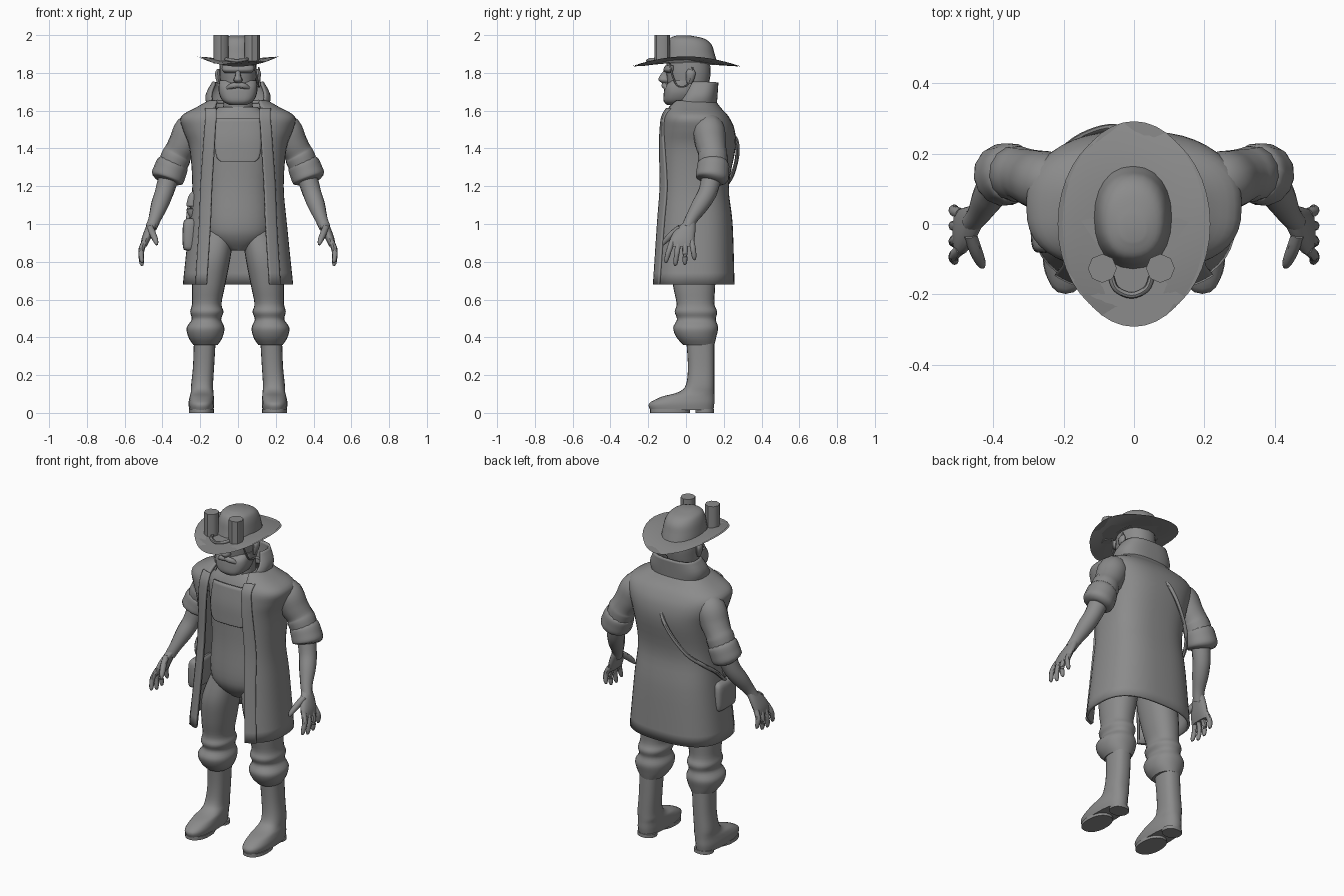
import bpy, bmesh
from math import sin, cos, asin, pi, copysign, radians
from mathutils import Vector

if "Cube" in bpy.data.objects:
    bpy.data.objects.remove(bpy.data.objects["Cube"])

grey = bpy.data.materials.new("plain grey")
grey.use_nodes = True
colour = (.26, .26, .26, 1)
grey.diffuse_color = colour
grey.node_tree.nodes["Principled BSDF"].inputs["Base Color"].default_value = colour
parts = []


def smooth(rows, steps=4):
    """Catmull-Rom interpolation between rows of numbers."""
    result = []
    last = len(rows) - 1
    for i in range(last):
        before, start, end, after = (rows[max(0, min(last, i + k))] for k in (-1, 0, 1, 2))
        for step in range(steps):
            t = step / steps
            result.append([b + t / 2 * (c - a + t * (2*a - 5*b + 4*c - d + t * (3*b - a - 3*c + d)))
                           for a, b, c, d in zip(before, start, end, after)])
    return result + [list(rows[-1])]


def skin(name, rings, closed=True, mirror=False, thickness=0):
    """Join rings of points into a surface, with capped ends when closed."""
    bm = bmesh.new()
    loops = [[bm.verts.new(p) for p in ring] for ring in rings]
    count = len(loops[0])
    for low, high in zip(loops, loops[1:]):
        for i in range(count if closed else count - 1):
            j = (i + 1) % count
            bm.faces.new((low[i], low[j], high[j], high[i]))
    if closed:
        bm.faces.new(loops[0])
        bm.faces.new(loops[-1])
    bmesh.ops.recalc_face_normals(bm, faces=bm.faces)
    mesh = bpy.data.meshes.new(name)
    bm.to_mesh(mesh)
    bm.free()
    mesh.materials.append(grey)
    obj = bpy.data.objects.new(name, mesh)
    bpy.context.collection.objects.link(obj)
    if thickness:
        solid = obj.modifiers.new("thickness", "SOLIDIFY")
        solid.thickness = thickness
        solid.offset = 0
    if mirror:
        obj.modifiers.new("mirror", "MIRROR")
    parts.append(obj)
    return obj


def point(angle, z, cx, a, front, back, power):
    """Point on a rounded cross-section; angle zero faces the front."""
    s, c = sin(angle), cos(angle)
    return (cx + a * copysign(abs(s) ** power, s),
            (front + back) / 2 - (back - front) / 2 * copysign(abs(c) ** power, c), z)


def body(name, rows, sides=24, power=.9, steps=4, mirror=False):
    """Solid from level sections: height, centre x, half width, front y, back y."""
    rings = [[point(2 * pi * i / sides, *row, power) for i in range(sides)]
             for row in smooth(rows, steps)]
    return skin(name, rings, mirror=mirror)


def cloth(name, rows, span, grow=0, count=40, mirror=False, thickness=.014):
    """Open sheet around level sections: height, half width, front y, back y, edge x."""
    power = .75
    rings = []
    for z, a, front, back, edge in smooth(rows):
        start, end = span(lambda x: asin(min(1, x / a) ** (1 / power)), edge)
        rings.append([point(start + (end - start) * i / count, z, 0, a + grow,
                            front - grow, back + grow, power) for i in range(count + 1)])
    return skin(name, rings, closed=False, mirror=mirror, thickness=thickness)


def tube(name, path, sides=14, steps=4, mirror=False):
    """Round tube along points given as x, y, z, radius."""
    rows = smooth(path, steps)
    spots = [Vector(r[:3]) for r in rows]
    rings = []
    for i, row in enumerate(rows):
        turn = (spots[min(i + 1, len(rows) - 1)] - spots[max(i - 1, 0)]).to_track_quat("Z", "Y")
        rings.append([spots[i] + turn @ Vector((cos(2 * pi * k / sides), sin(2 * pi * k / sides), 0)) * row[3]
                      for k in range(sides)])
    return skin(name, rings, mirror=mirror)


# Torso with hips and a bib-shaped shirt front
torso = [(.86, 0, .05, -.03, .1), (.92, 0, .15, -.08, .15), (1, 0, .18, -.1, .16),
         (1.2, 0, .17, -.09, .14), (1.4, 0, .19, -.09, .17), (1.54, 0, .2, -.075, .16),
         (1.62, 0, .1, -.04, .1)]
body("torso", torso)
cloth("shirt_bib", [(1.33, .18, -.093, .16, .085), (1.36, .185, -.093, .16, .11),
                    (1.45, .19, -.09, .17, .118), (1.56, .19, -.072, .16, .11)],
      lambda angle, x: (-angle(x), angle(x)), grow=.006, count=16)

# Long open coat, its front facings and the raised collar
coat = [(.68, .285, -.178, .25, .17), (1, .252, -.155, .24, .15), (1.2, .235, -.14, .22, .142),
        (1.4, .25, -.138, .255, .13), (1.5, .285, -.13, .25, .125), (1.565, .295, -.12, .22, .12),
        (1.61, .22, -.1, .18, .12), (1.65, .15, -.07, .15, .11)]
cloth("coat", coat, lambda angle, x: (angle(x), 2 * pi - angle(x)))
cloth("coat_facing", coat[:-1], lambda angle, x: (angle(x - .01), angle(x + .045)),
      grow=.01, count=6, mirror=True)
cloth("collar", [(1.61, .155, -.08, .155, .115), (1.68, .165, -.03, .16, .14), (1.75, .13, .0, .165, .12)],
      lambda angle, x: (angle(x), 2 * pi - angle(x)))

# Trousers gathered into folds above the boots
body("trouser_leg", [(.96, .1, .08, -.06, .13), (.82, .135, .095, -.085, .155),
                     (.68, .155, .088, -.07, .155), (.58, .165, .078, -.05, .15),
                     (.535, .165, .088, -.06, .165), (.495, .167, .078, -.048, .158),
                     (.45, .172, .1, -.068, .17), (.4, .172, .09, -.05, .16),
                     (.36, .172, .065, -.015, .15)], mirror=True)

# Boots with soles and heels
body("boot", [(.4, .175, .058, 0, .15), (.25, .182, .056, .01, .15), (.15, .19, .058, 0, .15),
              (.11, .19, .06, -.04, .15), (.085, .192, .064, -.13, .15),
              (.05, .194, .068, -.195, .15), (.015, .194, .064, -.19, .145)], power=.8, mirror=True)
body("boot_sole", [(0, .194, .066, -.19, .02), (.02, .194, .066, -.19, .02)], steps=1, mirror=True)
body("boot_heel", [(0, .19, .056, .05, .148), (.02, .19, .056, .05, .148)], steps=1, mirror=True)

# Sleeves, rolled cuffs and forearms
tube("sleeve", [(.2, .11, 1.54, .06), (.25, .12, 1.5, .085), (.285, .13, 1.43, .082),
                (.315, .14, 1.38, .076), (.33, .142, 1.35, .08), (.355, .145, 1.28, .075)], mirror=True)
tube("rolled_cuff", [(.34, .145, 1.33, .06), (.345, .145, 1.32, .083), (.36, .142, 1.28, .088),
                     (.375, .138, 1.24, .086), (.38, .135, 1.225, .055)], mirror=True)
tube("forearm", [(.36, .14, 1.27, .055), (.39, .115, 1.17, .05), (.415, .075, 1.1, .046),
                 (.44, .03, 1.03, .034), (.46, .005, .98, .03)], mirror=True)

# Hands: palm, four fanned fingers and a thumb
body("palm", [(1.02, .445, .026, 0, .05), (.97, .468, .026, -.055, .05),
              (.92, .487, .024, -.085, .045), (.88, .5, .016, -.09, .04)], sides=16, mirror=True)
for i, finger in enumerate(("index", "middle", "ring", "little")):
    y = -.072 + .034 * i
    drop = (.1, .115, .11, .085)[i]
    tube(finger + "_finger", [(.493, y, .91, .015), (.512, y * 1.25, .91 - drop / 2, .015),
                              (.51, y * 1.45, .91 - drop, .012), (.505, y * 1.5, .895 - drop, .005)],
         sides=8, mirror=True)
tube("thumb", [(.465, -.03, .98, .018), (.45, -.075, .945, .018), (.435, -.11, .91, .014),
               (.43, -.122, .89, .006)], sides=8, mirror=True)

# Head with beard, nose, brow, moustache and ears
body("neck", [(1.58, 0, .08, -.03, .11), (1.7, 0, .075, -.04, .11)])
body("head", [(1.65, 0, .06, -.06, .08), (1.7, 0, .088, -.09, .11), (1.76, 0, .095, -.1, .125),
              (1.81, 0, .098, -.105, .13), (1.87, 0, .095, -.1, .125)])
body("beard", [(1.63, 0, .045, -.1, -.01), (1.65, 0, .08, -.118, .03), (1.69, 0, .1, -.118, .05),
               (1.73, 0, .102, -.11, .05), (1.76, 0, .098, -.08, .04)], power=.7)
body("nose", [(1.745, 0, .012, -.125, -.08), (1.762, 0, .024, -.145, -.08),
              (1.785, 0, .015, -.138, -.08), (1.82, 0, .012, -.112, -.08)], sides=12)
body("brow", [(1.8, 0, .07, -.105, -.05), (1.815, 0, .085, -.12, -.05), (1.84, 0, .085, -.11, -.05)])
tube("moustache", [(0, -.115, 1.735, .015), (.035, -.112, 1.73, .015), (.07, -.09, 1.71, .006)],
     sides=8, mirror=True)
body("ear", [(1.74, .1, .008, .005, .03), (1.77, .105, .014, 0, .045), (1.8, .108, .014, 0, .05),
             (1.82, .105, .006, .01, .04)], sides=10, mirror=True)
tube("chin_cord", [(.085, -.085, 1.85, .005), (.1, -.07, 1.78, .005), (.108, -.04, 1.73, .005),
                   (.115, .01, 1.74, .005), (.11, .035, 1.83, .005)], sides=6)

# Hat with a curled brim
brim = []
for reach in (.1, .4, .6, .8, 1):
    ring = [(.21 * reach * sin(2 * pi * i / 40), .285 * reach * cos(2 * pi * i / 40)) for i in range(40)]
    brim.append([(x, y, 1.86 + .6 * x * x - .32 * y * y) for x, y in ring])
skin("hat_brim", brim, thickness=.014)
body("hat_crown", [(1.855, -.003, .112, -.13, .165), (1.9, -.003, .107, -.12, .152),
                   (1.95, -.003, .097, -.11, .135), (1.982, -.003, .078, -.09, .095),
                   (1.998, -.003, .035, -.05, .02)])

# Goggles resting on the brim: two tubes and a bent bridge
for x, side in ((-.09, "right"), (.075, "left")):
    body(side + "_goggle", [(1.85, x, .041, -.167, -.085), (2, x, .041, -.167, -.085)],
         sides=8, power=1, steps=1)
tube("goggle_bridge", [(-.065, -.15, 1.872, .009), (-.05, -.185, 1.87, .009), (-.007, -.203, 1.865, .009),
                       (.035, -.185, 1.87, .009), (.05, -.15, 1.872, .009)], sides=8)

# Shoulder strap across the back, satchel and flask on the right hip
tube("shoulder_strap", [(-.01, .235, 1.48, .011), (-.03, .268, 1.44, .011), (-.09, .27, 1.35, .011),
                        (-.17, .235, 1.24, .011), (-.23, .17, 1.17, .011), (-.255, .08, 1.1, .011),
                        (-.265, .0, 1.02, .011)], sides=8)
body("satchel", [(.86, -.255, .02, -.06, .07), (.88, -.26, .032, -.08, .09),
                 (1, -.255, .036, -.08, .09), (1.03, -.25, .02, -.06, .07)], power=.5)
tube("flask", [(-.235, -.02, 1.04, .02), (-.245, -.02, 1.08, .03), (-.24, -.02, 1.14, .025),
               (-.23, -.02, 1.17, .01)], sides=10)

# Smooth shading with crisp edges
bpy.ops.object.select_all(action="DESELECT")
for obj in parts:
    obj.select_set(True)
bpy.context.view_layer.objects.active = parts[0]
bpy.ops.object.shade_smooth_by_angle(angle=radians(45))
